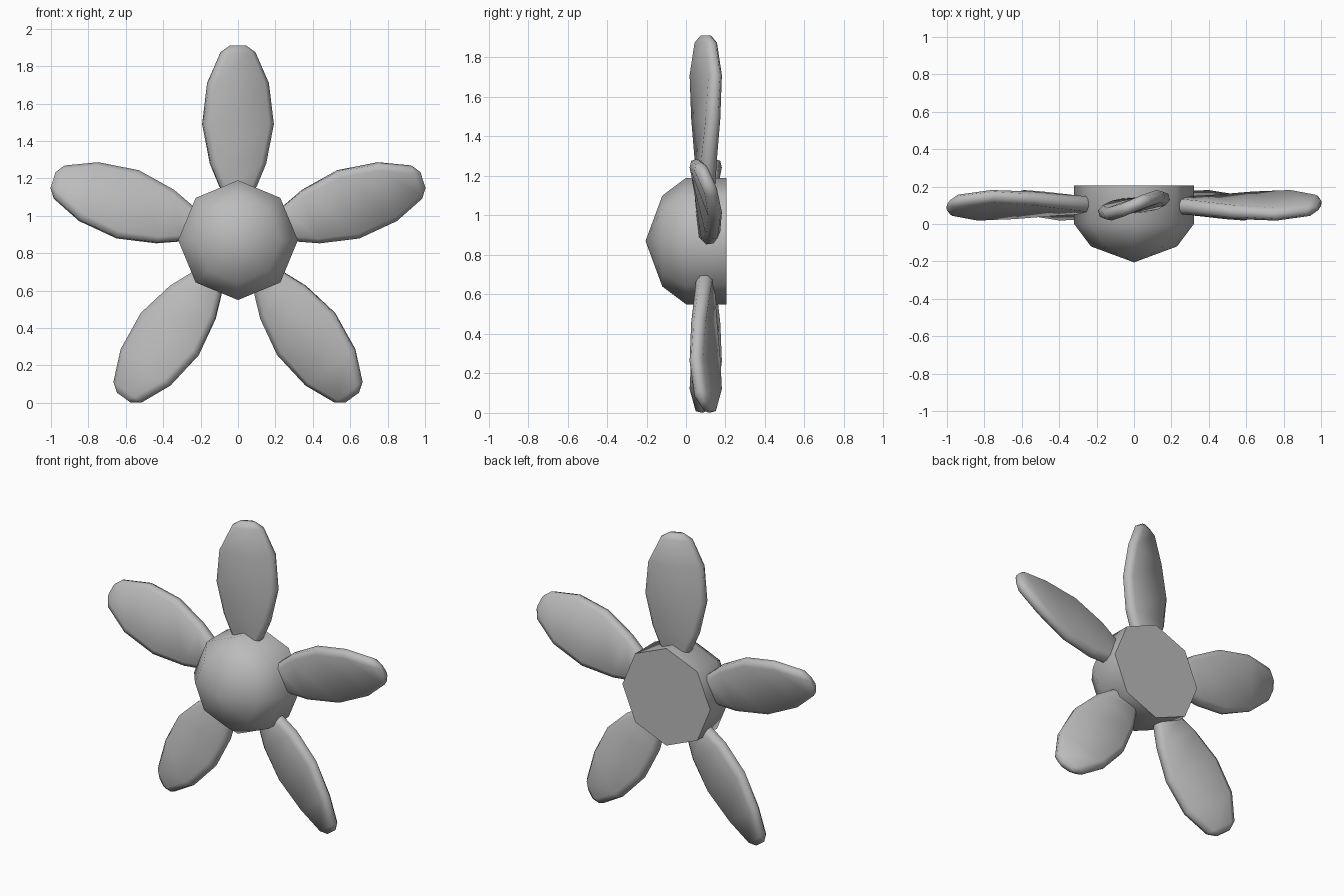
import bpy, math
from mathutils import Matrix, Vector

cube = bpy.data.objects.get("Cube")
if cube:
    bpy.data.objects.remove(cube)

CENTRE = Vector((0, 0, 0.87))

grey = bpy.data.materials.new("plain grey")
grey.use_nodes = True
grey.diffuse_color = (0.5, 0.5, 0.5, 1)
grey.node_tree.nodes["Principled BSDF"].inputs["Base Color"].default_value = (0.5, 0.5, 0.5, 1)


def loft(name, rings, sharp_angle, matrix=Matrix()):
    """Skin a list of equal-sized rings and cap both ends."""
    n = len(rings[0])
    verts = [matrix @ Vector(p) for ring in rings for p in ring]
    faces = [(k * n + i, k * n + (i + 1) % n, (k + 1) * n + (i + 1) % n, (k + 1) * n + i)
             for k in range(len(rings) - 1) for i in range(n)]
    faces.append(tuple(reversed(range(n))))
    faces.append(tuple(range(len(verts) - n, len(verts))))
    mesh = bpy.data.meshes.new(name)
    mesh.from_pydata(verts, [], faces)
    mesh.materials.append(grey)
    obj = bpy.data.objects.new(name, mesh)
    bpy.context.collection.objects.link(obj)
    bpy.ops.object.select_all(action="DESELECT")
    obj.select_set(True)
    bpy.context.view_layer.objects.active = obj
    bpy.ops.object.mode_set(mode="EDIT")
    bpy.ops.mesh.select_all(action="SELECT")
    bpy.ops.mesh.remove_doubles(threshold=0.0005)
    bpy.ops.mesh.normals_make_consistent(inside=False)
    bpy.ops.object.mode_set(mode="OBJECT")
    bpy.ops.object.shade_smooth_by_angle(angle=math.radians(sharp_angle))
    return obj


# Hub: eight-sided dome in front, short straight drum, flat back
def octagon(radius, y):
    return [(radius * math.cos(i * math.pi / 4), y, radius * math.sin(i * math.pi / 4))
            for i in range(8)]


hub_profile = [(0.00001, -0.205), (0.23, -0.12), (0.32, 0.0), (0.32, 0.205)]
loft("hub", [octagon(r, y) for r, y in hub_profile], 50, Matrix.Translation(CENTRE))


# Blade section: flat plate with rounded rim, twisted about its length
def section(radius, half_width, half_thick, twist):
    rim = min(0.03, half_width * 0.4)
    a, b = half_width, half_width - rim
    t, s = half_thick, half_thick * 0.45
    outline = [(a, -s), (a, s), (b, t), (-b, t), (-a, s), (-a, -s), (-b, -t), (b, -t)]
    turn = Matrix.Rotation(math.radians(twist), 3, "Z")
    return [turn @ Vector((x, y, 0)) + Vector((0, 0.1, radius)) for x, y in outline]


# distance from hub axis, half width, half thickness, twist
blade_stations = [(0.22, 0.06, 0.042, 4), (0.29, 0.10, 0.042, 6), (0.41, 0.15, 0.04, 8),
                  (0.62, 0.193, 0.038, 13), (0.84, 0.17, 0.036, 20),
                  (1.005, 0.095, 0.034, 23), (1.04, 0.045, 0.018, 23)]
names = ["top", "upper_left", "lower_left", "lower_right", "upper_right"]
for i, name in enumerate(names):
    place = Matrix.Translation(CENTRE) @ Matrix.Rotation(i * math.tau / 5, 4, "Y")
    loft(name + "_blade", [section(*s) for s in blade_stations], 60, place)
